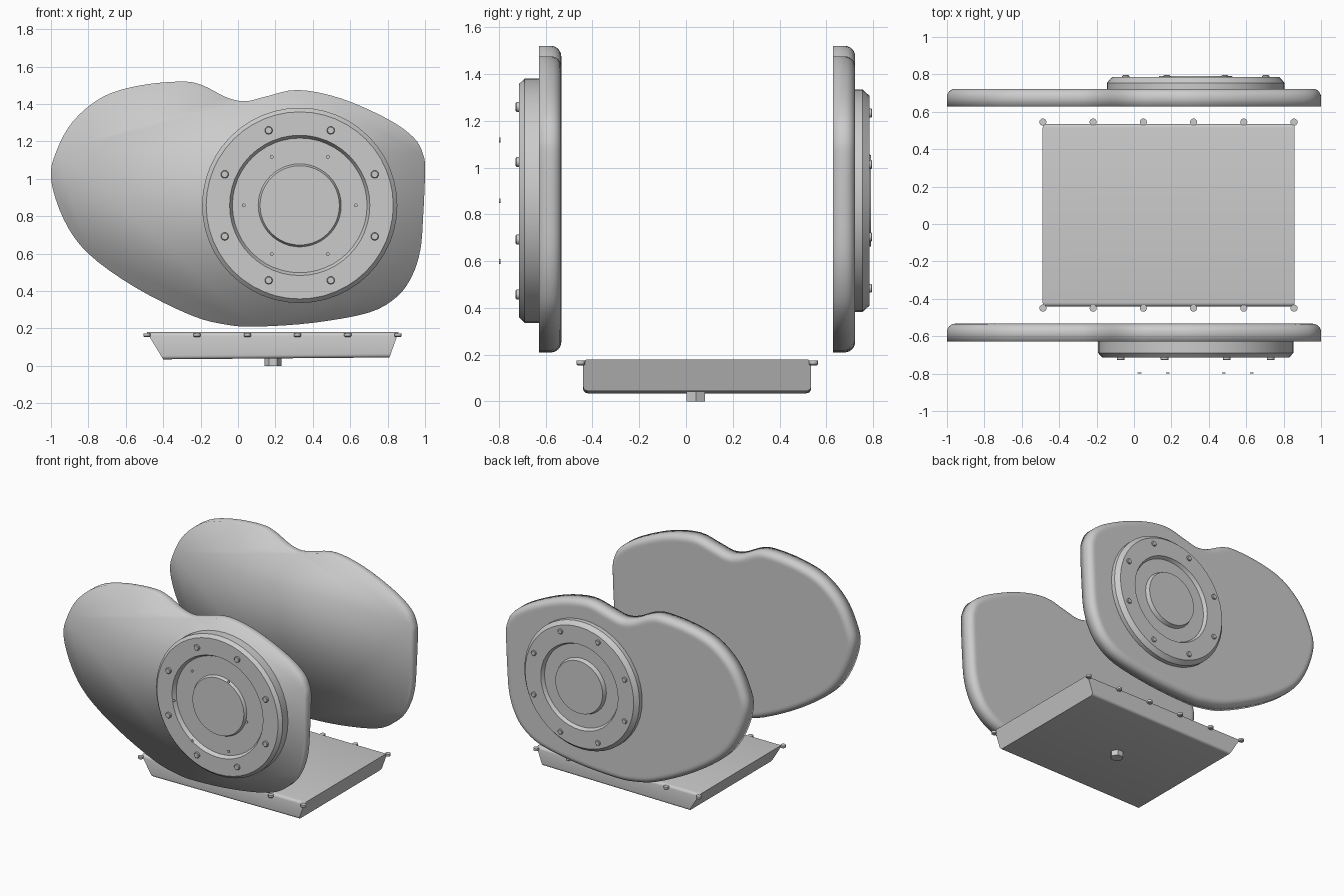
import bpy, bmesh, math
from mathutils import Vector

if "Cube" in bpy.data.objects:
    bpy.data.objects.remove(bpy.data.objects["Cube"], do_unlink=True)

grey = bpy.data.materials.new("plain grey")
grey.use_nodes = True
grey.diffuse_color = (0.6, 0.6, 0.6, 1)
grey.node_tree.nodes["Principled BSDF"].inputs["Base Color"].default_value = (0.6, 0.6, 0.6, 1)

HUB = (0.33, 0.858)  # hub centre in x and z


def finish(name, bm, angle=30):
    bmesh.ops.recalc_face_normals(bm, faces=bm.faces)
    mesh = bpy.data.meshes.new(name)
    bm.to_mesh(mesh)
    bm.free()
    mesh.materials.append(grey)
    ob = bpy.data.objects.new(name, mesh)
    bpy.context.collection.objects.link(ob)
    bpy.ops.object.select_all(action='DESELECT')
    ob.select_set(True)
    bpy.context.view_layer.objects.active = ob
    if angle:
        bpy.ops.object.shade_smooth_by_angle(angle=math.radians(angle))
    else:
        bpy.ops.object.shade_smooth()
    return ob


def loft(bm, rings):
    """Skin closed rings of points and cap both ends."""
    loops = [[bm.verts.new(p) for p in ring] for ring in rings]
    n = len(loops[0])
    for a, b in zip(loops, loops[1:]):
        for i in range(n):
            j = (i + 1) % n
            bm.faces.new((a[i], a[j], b[j], b[i]))
    bm.faces.new(loops[0][::-1])
    bm.faces.new(loops[-1])


def turned(name, profile, centre, axis='Y', sides=48):
    """Turn (radius, position) pairs around an axis."""
    bm = bmesh.new()
    rings = []
    for r, t in profile:
        ring = []
        for i in range(sides):
            a = math.tau * i / sides
            u, v = centre[0] + r * math.cos(a), centre[1] + r * math.sin(a)
            ring.append((u, t, v) if axis == 'Y' else (u, v, t))
        rings.append(ring)
    loft(bm, rings)
    return finish(name, bm)


def smooth_loop(points, steps=4):
    """Closed Catmull-Rom curve through the points."""
    pts = [Vector(p) for p in points]
    out = []
    for i in range(len(pts)):
        a, b, c, d = (pts[(i + k) % len(pts)] for k in (-1, 0, 1, 2))
        for s in range(steps):
            t = s / steps
            out.append(0.5 * (2 * b + (c - a) * t + (2 * a - 5 * b + 4 * c - d) * t ** 2
                              + (3 * b - a - 3 * c + d) * t ** 3))
    return out


# Side covers: one outline, rounded on the rear edge
outline = smooth_loop([
    (-1, 1), (-0.97, 1.15), (-0.88, 1.31), (-0.72, 1.44), (-0.52, 1.5), (-0.3, 1.52),
    (-0.19, 1.5), (-0.06, 1.435), (0.04, 1.415), (0.15, 1.44), (0.32, 1.475),
    (0.55, 1.43), (0.8, 1.32), (0.94, 1.22), (0.99, 1.13), (1, 1.04), (0.99, 0.8),
    (0.975, 0.62), (0.93, 0.48), (0.85, 0.37), (0.7, 0.285), (0.4, 0.23), (0.1, 0.21),
    (-0.06, 0.22), (-0.25, 0.27), (-0.55, 0.42), (-0.8, 0.6), (-0.93, 0.78)])
THICK, ROUND = 0.095, 0.045


def cover(name, y):
    n = len(outline)
    inward = []
    for i in range(n):
        d = (outline[(i + 1) % n] - outline[i - 1]).normalized()
        inward.append(Vector((d.y, -d.x)))
    sections = [(0, 0)]
    for k in range(7):
        a = math.pi / 2 * k / 6
        sections.append((ROUND * (1 - math.cos(a)), THICK - ROUND * (1 - math.sin(a))))
    sections.append((ROUND + 0.012, THICK))
    bm = bmesh.new()
    loft(bm, [[(p.x + q.x * inset, y + depth, p.y + q.y * inset)
               for p, q in zip(outline, inward)] for inset, depth in sections])
    finish(name, bm, angle=0)


cover("front_cover", -0.628)
cover("rear_cover", 0.628)

# Round hub plates with a recessed ring and a central boss
turned("front_hub", [(0.522, -0.62), (0.522, -0.69), (0.5, -0.713), (0.375, -0.713),
                     (0.36, -0.685), (0.222, -0.685), (0.212, -0.705)], HUB)
turned("rear_hub", [(0.475, 0.71), (0.475, 0.755), (0.448, 0.785), (0.318, 0.785),
                    (0.305, 0.76), (0.205, 0.76), (0.195, 0.79)], HUB)


def around(radius, count, start):
    for i in range(count):
        a = start + math.tau * i / count
        yield i, (HUB[0] + radius * math.cos(a), HUB[1] + radius * math.sin(a))


# Hub bolts
for i, c in around(0.434, 8, math.pi / 8):
    turned(f"front_hub_bolt_{i + 1}", [(0.021, -0.7), (0.021, -0.724), (0.017, -0.728)], c, sides=16)
for i, c in around(0.405, 8, math.pi / 8):
    turned(f"rear_hub_bolt_{i + 1}", [(0.019, 0.77), (0.019, 0.792), (0.015, 0.796)], c, sides=16)

# Small loose screws ahead of the front hub
for i, c in around(0.3, 6, 0):
    turned(f"small_screw_{i + 1}", [(0.01, -0.793), (0.01, -0.8)], c, sides=12)

# Sump pan: sloped ends, rounded long edges
bm = bmesh.new()
section = [(-0.488, 0.18), (-0.4, 0.035), (0.81, 0.045), (0.858, 0.18)]
loft(bm, [[(x, y, z) for x, z in section] for y in (-0.44, 0.535)])
bm.edges.ensure_lookup_table()
long_edges = [e for e in bm.edges
              if abs(e.verts[0].co.y - e.verts[1].co.y) < 0.01
              and abs(e.verts[0].co.x - e.verts[1].co.x) > 0.5]
bmesh.ops.bevel(bm, geom=long_edges, offset=0.02, segments=4, profile=0.5, affect='EDGES')
finish("sump_pan", bm)

# Pan bolts along both long sides
for side, y in (("front", -0.45), ("rear", 0.545)):
    for i in range(6):
        turned(f"{side}_pan_bolt_{i + 1}", [(0.014, 0.154), (0.019, 0.159), (0.019, 0.174)],
               (-0.487 + 0.2685 * i, y), axis='Z', sides=16)

# Hexagonal drain plug
turned("drain_plug", [(0.045, 0), (0.045, 0.05)], (0.187, 0.042), axis='Z', sides=6)
